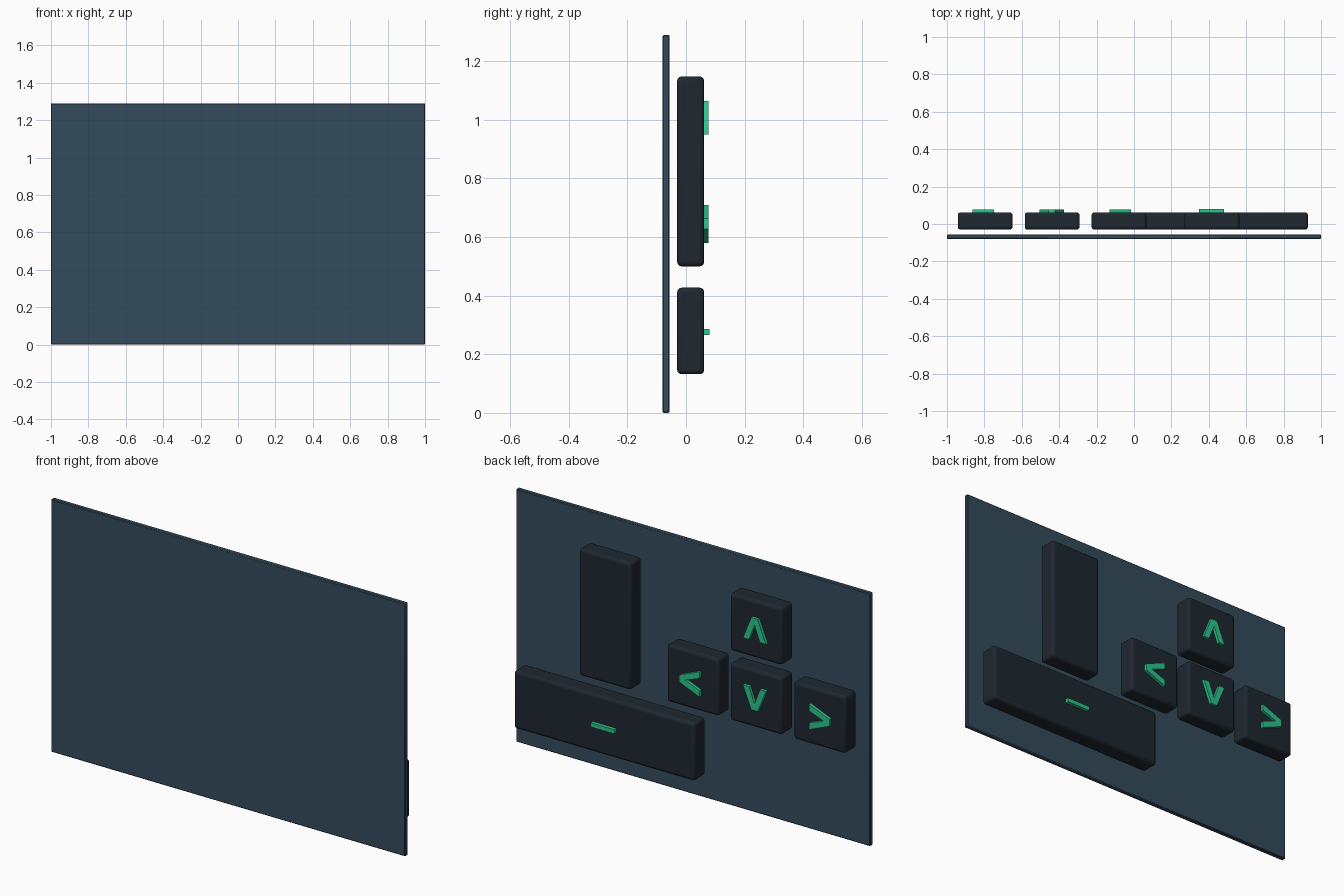
import bpy, bmesh
from math import radians, cos, sin

if "Cube" in bpy.data.objects:
    bpy.data.objects.remove(bpy.data.objects["Cube"])


def material(name, rgb):
    m = bpy.data.materials.new(name)
    m.diffuse_color = (*rgb, 1)
    m.use_nodes = True
    m.node_tree.nodes["Principled BSDF"].inputs["Base Color"].default_value = m.diffuse_color
    return m


PANEL = material("slate", (0.034, 0.07, 0.105))
KEY = material("charcoal", (0.013, 0.021, 0.029))
MARK = material("green", (0.026, 0.56, 0.26))


def finish(name, bm, mat):
    bmesh.ops.recalc_face_normals(bm, faces=bm.faces)
    me = bpy.data.meshes.new(name)
    bm.to_mesh(me)
    bm.free()
    me.materials.append(mat)
    ob = bpy.data.objects.new(name, me)
    bpy.context.collection.objects.link(ob)
    return ob


def box(name, x, y, z, mat, bevel=0, segments=1):
    """Box from (min, max) ranges, with an optional rounded edge."""
    bm = bmesh.new()
    bmesh.ops.create_cube(bm, size=1)
    for v in bm.verts:
        v.co = [(r[0] + r[1]) / 2 + c * (r[1] - r[0]) for c, r in zip(v.co, (x, y, z))]
    ob = finish(name, bm, mat)
    if bevel:
        mod = ob.modifiers.new("edge", "BEVEL")
        mod.width, mod.segments = bevel, segments
        bpy.context.view_layer.objects.active = ob
        ob.select_set(True)
        bpy.ops.object.shade_smooth_by_angle(angle=radians(35))
        ob.select_set(False)
    return ob


def chevron(name, cx, cz, angle):
    """Extruded arrow head; angle turns it in the xz plane from pointing up."""
    half = [(0.065, -0.0575), (0.018, 0.0575)]
    pts = half + [(-u, v) for u, v in reversed(half)]
    pts += [(-0.031, -0.0575), (0, 0.024), (0.031, -0.0575)]
    a = radians(angle)
    bm = bmesh.new()
    face = bm.faces.new([bm.verts.new((cx + u * cos(a) - v * sin(a), 0.055,
                                       cz + u * sin(a) + v * cos(a))) for u, v in pts])
    ext = bmesh.ops.extrude_face_region(bm, geom=[face])
    for v in ext["geom"]:
        if isinstance(v, bmesh.types.BMVert):
            v.co.y = 0.077
    finish(name, bm, MARK)


# backing panel
box("back_panel", (-1, 1), (-0.08, -0.056), (0, 1.29), PANEL, 0.004)

# key caps
keys = {
    "right_key": (-0.942, -0.649, 0.50, 0.793),
    "down_key": (-0.584, -0.291, 0.50, 0.793),
    "up_key": (-0.584, -0.291, 0.855, 1.148),
    "left_key": (-0.227, 0.066, 0.50, 0.793),
    "tall_key": (0.27, 0.563, 0.50, 1.148),
    "wide_key": (-0.09, 0.93, 0.132, 0.427),
}
for name, (x0, x1, z0, z1) in keys.items():
    box(name, (x0, x1), (-0.03, 0.062), (z0, z1), KEY, 0.015, 3)

# raised arrow marks (read from the +y side) and dash mark
chevron("up_arrow", -0.44, 1.007, 0)
chevron("down_arrow", -0.44, 0.652, 180)
chevron("left_arrow", -0.073, 0.645, -90)
chevron("right_arrow", -0.805, 0.645, 90)
box("dash_mark", (0.348, 0.482), (0.055, 0.08), (0.266, 0.287), MARK)
